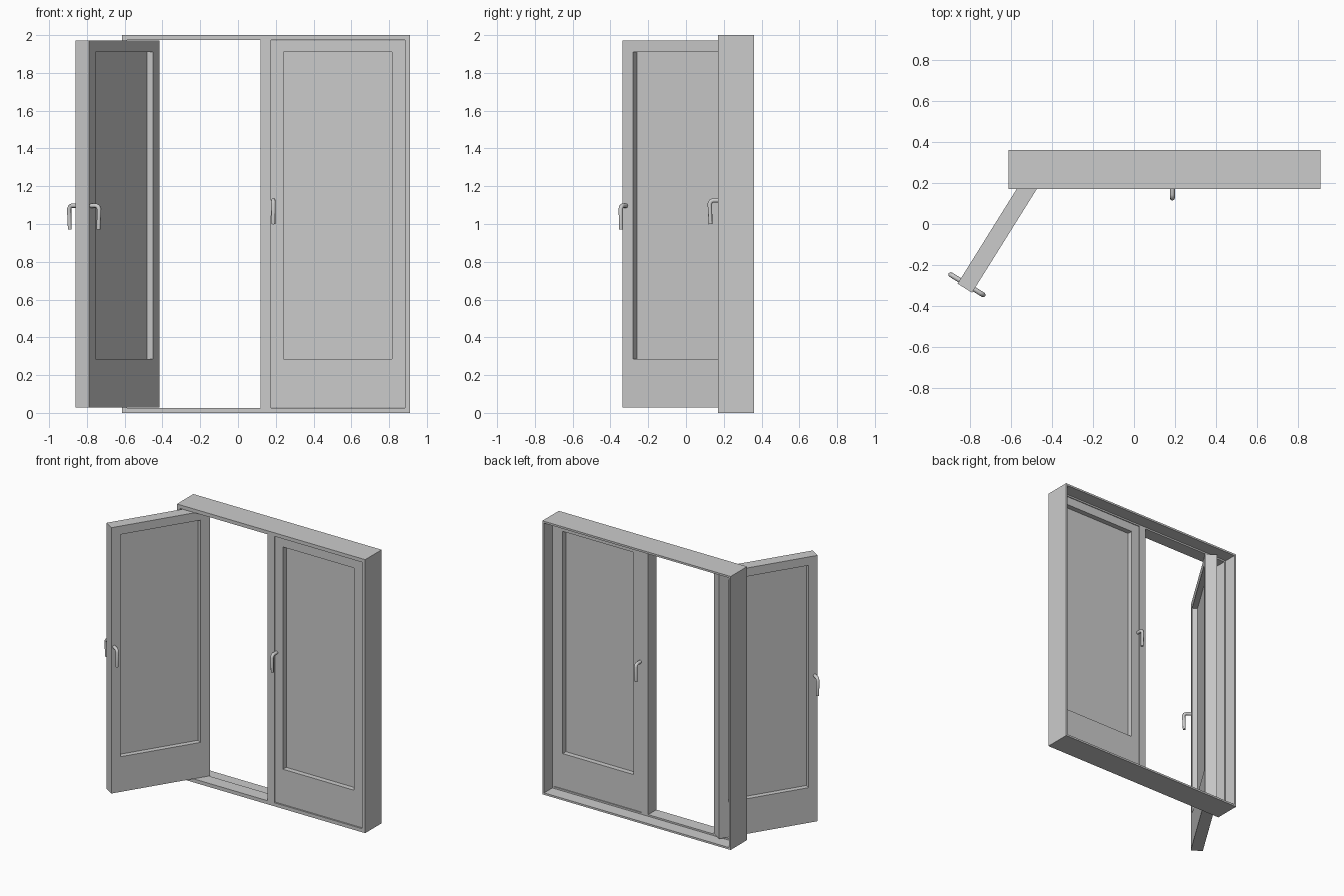
import bpy, bmesh, math
from mathutils import Matrix, Vector

cube = bpy.data.objects.get("Cube")
if cube:
    bpy.data.objects.remove(cube, do_unlink=True)

grey = bpy.data.materials.new("light_grey")
grey.use_nodes = True
colour = (0.6, 0.6, 0.6, 1)
grey.diffuse_color = colour
grey.node_tree.nodes["Principled BSDF"].inputs["Base Color"].default_value = colour


def finish(name, bm, matrix):
    bmesh.ops.recalc_face_normals(bm, faces=bm.faces)
    mesh = bpy.data.meshes.new(name)
    bm.to_mesh(mesh)
    bm.free()
    mesh.materials.append(grey)
    obj = bpy.data.objects.new(name, mesh)
    obj.matrix_world = matrix
    bpy.context.collection.objects.link(obj)
    return obj


def box(name, x, y, z, matrix=Matrix()):
    bm = bmesh.new()
    bmesh.ops.create_cube(bm, size=1)
    for v in bm.verts:
        v.co = [a + (b - a) * (c + 0.5) for (a, b), c in zip((x, y, z), v.co)]
    return finish(name, bm, matrix)


def loop(bm, rect, y):
    x0, x1, z0, z1 = rect
    return [bm.verts.new((x, y, z)) for x, z in ((x0, z0), (x1, z0), (x1, z1), (x0, z1))]


def ring(name, profile, matrix=Matrix()):
    """Mitred rectangular surround: sweep a closed list of (rectangle, depth) loops."""
    bm = bmesh.new()
    loops = [loop(bm, rect, y) for rect, y in profile]
    for a, b in zip(loops, loops[1:] + loops[:1]):
        for i in range(4):
            j = (i + 1) % 4
            bm.faces.new((a[i], a[j], b[j], b[i]))
    return finish(name, bm, matrix)


def inset(rect, d):
    return (rect[0] + d, rect[1] - d, rect[2] + d, rect[3] - d)


# Outer frame, with a rebate behind the leaves
FRONT, STEP, BACK = 0.17, 0.265, 0.36
outer = (-0.613, 0.91, 0, 2)
narrow, wide = inset(outer, 0.026), inset(outer, 0.014)
ring("door_frame", [(outer, FRONT), (narrow, FRONT), (narrow, STEP),
                    (wide, STEP), (wide, BACK), (outer, BACK)])
box("centre_post", (0.12, 0.175), (FRONT, STEP), (0.026, 1.974))

# Door leaves, built from the free edge towards the hinge
WIDTH, THICK = 0.709, 0.083


def handle(name, u, z, side, matrix):
    curve = bpy.data.curves.new(name, "CURVE")
    curve.dimensions = "3D"
    curve.bevel_depth = 0.012
    curve.bevel_resolution = 2
    curve.use_fill_caps = True
    face = THICK if side > 0 else 0
    # Spindle out of the leaf, rounded elbow, then the hanging grip
    path = [(-0.005, 0), (0.034, 0), (0.046, -0.005), (0.052, -0.018), (0.048, -0.126)]
    spline = curve.splines.new("POLY")
    spline.points.add(len(path) - 1)
    for point, (out, drop) in zip(spline.points, path):
        point.co = (u, face + side * out, z + drop, 1)
        point.radius = 0.85 if drop < -0.1 else 1
    temp = bpy.data.objects.new(name + "_path", curve)
    bpy.context.collection.objects.link(temp)
    mesh = bpy.data.meshes.new_from_object(
        temp.evaluated_get(bpy.context.evaluated_depsgraph_get()))
    bpy.data.objects.remove(temp, do_unlink=True)
    mesh.materials.clear()
    mesh.materials.append(grey)
    obj = bpy.data.objects.new(name, mesh)
    obj.matrix_world = matrix
    bpy.context.collection.objects.link(obj)
    bpy.ops.object.select_all(action="DESELECT")
    obj.select_set(True)
    bpy.context.view_layer.objects.active = obj
    bpy.ops.object.shade_smooth_by_angle(angle=math.radians(50))


def leaf(name, corner, angle, handle_u, handle_z):
    matrix = Matrix.Translation(Vector(corner)) @ Matrix.Rotation(math.radians(angle), 4, "Z")
    edge = (0, WIDTH, 0.028, 1.972)
    hole = (0.065, 0.64, 0.285, 1.91)
    ring(name + "_surround", [(edge, 0), (hole, 0), (hole, THICK), (edge, THICK)], matrix)
    mid = THICK / 2
    box(name + "_panel", (hole[0] - 0.01, hole[1] + 0.01), (mid - 0.004, mid + 0.004),
        (hole[2] - 0.01, hole[3] + 0.01), matrix)
    handle(name + "_front_handle", handle_u, handle_z, -1, matrix)
    handle(name + "_back_handle", handle_u, handle_z, 1, matrix)


leaf("closed_leaf", (0.175, 0.178, 0), 0, 0.012, 1.125)
leaf("open_leaf", (-0.79, -0.335, 0), 58, 0.02, 1.097)
